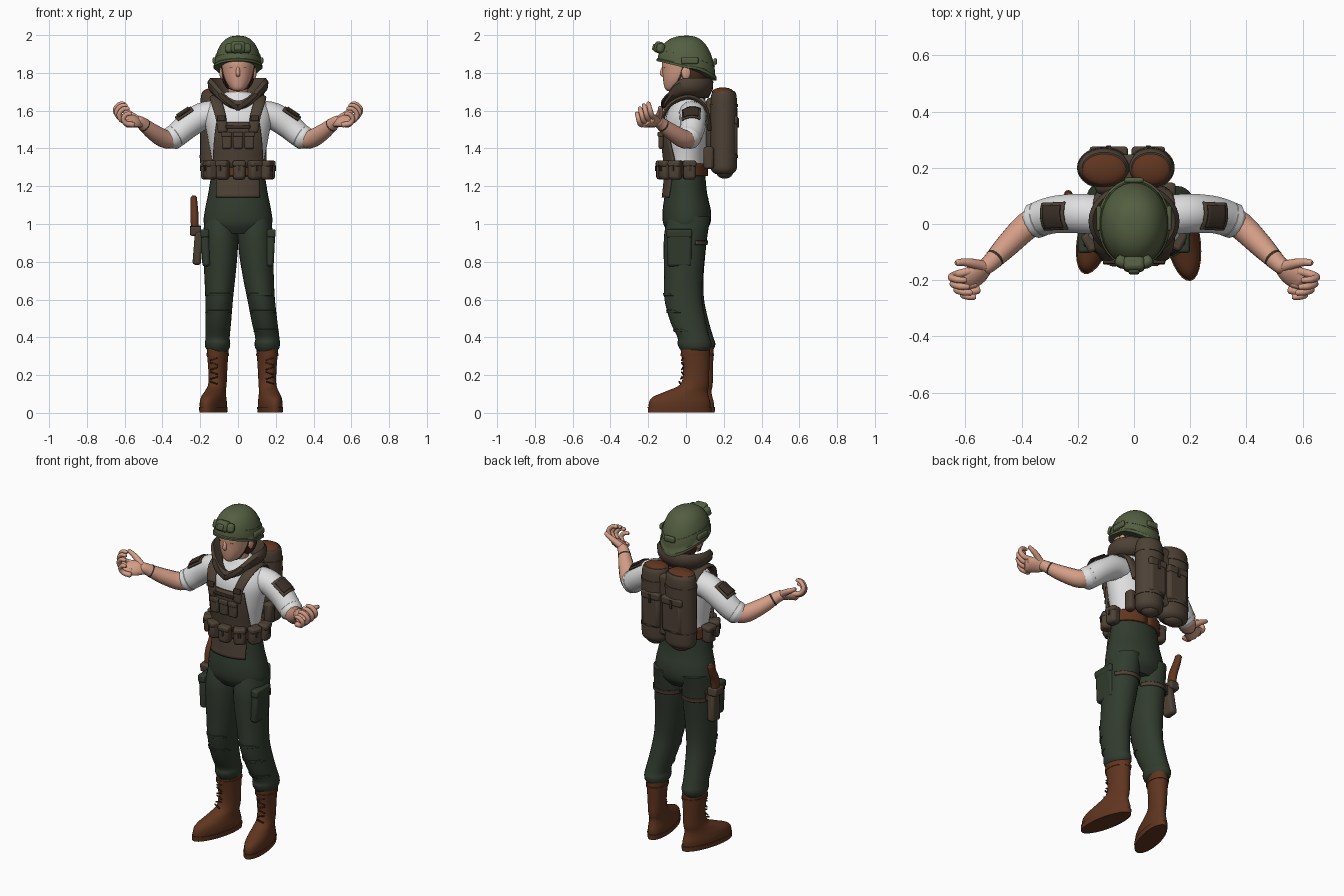
import bpy, bmesh
from math import sin, cos, pi, radians
from mathutils import Vector, Matrix

if "Cube" in bpy.data.objects:
    bpy.data.objects.remove(bpy.data.objects["Cube"])

def colour(name, r, g, b):
    m = bpy.data.materials.new(name)
    m.use_nodes = True
    m.diffuse_color = (r, g, b, 1)
    s = m.node_tree.nodes["Principled BSDF"]
    s.inputs["Base Color"].default_value = (r, g, b, 1)
    s.inputs["Roughness"].default_value = 0.8
    return m

OLIVE = colour("olive", .088, .114, .053)
GREEN = colour("dark green", .031, .044, .028)
BROWN = colour("canvas brown", .075, .053, .036)
DARK = colour("dark brown", .042, .029, .02)
LEATHER = colour("leather", .118, .036, .014)
SKIN = colour("skin", .66, .34, .24)
WHITE = colour("white cloth", .74, .74, .75)
HAIR = colour("hair brown", .06, .022, .01)

def finish(name, bm, mat):
    bmesh.ops.recalc_face_normals(bm, faces=bm.faces)
    me = bpy.data.meshes.new(name)
    bm.to_mesh(me)
    bm.free()
    me.materials.append(mat)
    ob = bpy.data.objects.new(name, me)
    bpy.context.collection.objects.link(ob)
    return ob

def thicken(ob, t):
    mod = ob.modifiers.new("thickness", "SOLIDIFY")
    mod.thickness, mod.offset = t, 1
    return ob

def skin_rings(name, rings, mat, caps=True, closed=True):
    bm = bmesh.new()
    vs = [[bm.verts.new(p) for p in ring] for ring in rings]
    n = len(vs[0])
    for a, b in zip(vs, vs[1:]):
        for i in range(n if closed else n - 1):
            j = (i + 1) % n
            bm.faces.new((a[i], a[j], b[j], b[i]))
    if caps:
        bm.faces.new(vs[0])
        bm.faces.new(vs[-1])
    return finish(name, bm, mat)

def dense(rows, k=4):
    """Smooth curve through rows of numbers."""
    rows = [Vector(r) for r in rows]
    out = []
    for i in range(len(rows) - 1):
        a, b, c = rows[max(i - 1, 0)], rows[i], rows[i + 1]
        d = rows[min(i + 2, len(rows) - 1)]
        for j in range(k):
            t = j / k
            out.append(.5 * (2 * b + (c - a) * t + (2 * a - 5 * b + 4 * c - d) * t ** 2
                             + (3 * b - a - 3 * c + d) * t ** 3))
    return out + [rows[-1]]

def ellipse(s, n=28):
    return [Vector((s[0] + s[3] * cos(2 * pi * i / n), s[1] + s[4] * sin(2 * pi * i / n), s[2]))
            for i in range(n)]

def loft(name, secs, mat, k=4):
    """Stack of ellipses given as x, y, z, half width, half depth."""
    return skin_rings(name, [ellipse(s) for s in dense(secs, k)], mat)

def tube(name, rows, mat, flat=1, wide=(0, 0, 1), n=14):
    """Limb or strap through rows of x, y, z, radius."""
    rows = dense(rows, 4)
    pts = [r.xyz for r in rows]
    rings = []
    for i, r in enumerate(rows):
        t = (pts[min(i + 1, len(pts) - 1)] - pts[max(i - 1, 0)]).normalized()
        side = (Vector(wide) - t * t.dot(Vector(wide))).normalized()
        up = t.cross(side) * flat
        ring = lambda f, s: [pts[i] + t * f * r[3] * flat + (side * cos(2 * pi * j / n) + up * sin(2 * pi * j / n)) * r[3] * s
                             for j in range(n)]
        if i == 0:
            rings.append(ring(-.5, .6))
        rings.append(ring(0, 1))
        if i == len(rows) - 1:
            rings.append(ring(.5, .6))
    return skin_rings(name, rings, mat)

def box(name, loc, size, mat, rot=(0, 0, 0), bevel=.01):
    bm = bmesh.new()
    bmesh.ops.create_cube(bm, size=1, matrix=Matrix.Diagonal((*size, 1)))
    ob = finish(name, bm, mat)
    ob.location, ob.rotation_euler = loc, rot
    mod = ob.modifiers.new("bevel", "BEVEL")
    mod.width, mod.segments = min(bevel, min(size) * .45), 2
    return ob

def ball(name, loc, size, mat):
    bm = bmesh.new()
    bmesh.ops.create_uvsphere(bm, u_segments=24, v_segments=14, radius=1,
                              matrix=Matrix.Translation(loc) @ Matrix.Diagonal((*size, 1)))
    return finish(name, bm, mat)

def on_body(secs, a, z, off):
    """Point on a loft at height z, angle a from the front."""
    rows = sorted(dense(secs), key=lambda s: s[2])
    for lo, hi in zip(rows, rows[1:]):
        if z <= hi[2]:
            break
    s = lo.lerp(hi, (z - lo[2]) / (hi[2] - lo[2]))
    return Vector((s[0] + (s[3] + off) * sin(a), s[1] - (s[4] + off) * cos(a), z))

def wrap(name, secs, z0, z1, deg0, deg1, mat, off=.004, t=.01, mid=0):
    """Cloth panel lying on a loft around angle mid, deg0 and deg1 are its half angles at each end."""
    rings = []
    for i in range(9):
        f = i / 8
        half = radians(deg0 + (deg1 - deg0) * f)
        rings.append([on_body(secs, mid + half * (j / 12 - 1), z0 + (z1 - z0) * f, off) for j in range(25)])
    return thicken(skin_rings(name, rings, mat, False, False), t)

# Torso and pelvis
TORSO = [(0, 0, 1.2, .14, .098), (0, 0, 1.32, .138, .1), (0, 0, 1.45, .16, .113), (0, .005, 1.56, .178, .113),
         (0, .015, 1.63, .158, .095), (0, .02, 1.67, .11, .075), (0, .02, 1.7, .06, .06)]
PELVIS = [(0, 0, 1.26, .142, .102), (0, 0, 1.16, .158, .112), (0, .004, 1.07, .176, .128),
          (0, .004, 1, .18, .124), (0, 0, .95, .14, .09)]
loft("shirt", TORSO, WHITE)
loft("trouser_seat", PELVIS, GREEN)
wrap("vest_panel", TORSO, 1.3, 1.54, 62, 36, BROWN, .006, .014)
wrap("vest_skirt", PELVIS, 1.14, 1.25, 42, 48, BROWN)
wrap("belt", TORSO, 1.255, 1.32, 179.9, 179.9, LEATHER, .006, .012)
for x in (-.06, 0, .06):
    box("chest_pouch", (x, -.132, 1.44), (.052, .026, .085), BROWN)
    box("chest_pouch_flap", (x, -.136, 1.475), (.055, .028, .025), BROWN, bevel=.005)
box("chest_webbing", (0, -.135, 1.515), (.13, .012, .018), DARK, bevel=.004)
for deg in (-98, -62, -29, 2, 32, 64, 98):
    a = radians(deg)
    p = on_body(TORSO, a, 1.285, .03)
    box("belt_pouch", p, (.066, .058, .1), BROWN, (0, 0, a), .016)
    box("belt_pouch_flap", p + Vector((0, 0, .034)), (.07, .063, .035), BROWN, (0, 0, a), .012)
    box("belt_pouch_tab", p + Vector((sin(a), -cos(a), .3)) * .032, (.014, .006, .03), DARK, (0, 0, a), .002)

# Head, hair and collar
tube("neck", [(0, .025, 1.6, .055), (0, 0, 1.77, .05)], SKIN, wide=(1, 0, 0))
loft("head", [(0, -.075, 1.705, .022, .025), (0, -.065, 1.72, .042, .048), (0, -.045, 1.76, .067, .076),
              (0, -.025, 1.81, .082, .1), (0, -.02, 1.87, .085, .105), (0, -.01, 1.93, .06, .07)], SKIN)
tube("nose", [(0, -.117, 1.835, .008), (0, -.128, 1.8, .011), (0, -.121, 1.787, .01)], SKIN, wide=(1, 0, 0))
box("mouth", (0, -.111, 1.757), (.03, .006, .004), LEATHER, bevel=.002)
ball("hair", (0, .037, 1.79), (.088, .075, .095), HAIR)
for s in (1, -1):
    box("eye", (s * .034, -.115, 1.827), (.022, .006, .004), HAIR, (0, 0, s * .3), .002)
    ball("ear", (s * .086, 0, 1.8), (.012, .024, .034), SKIN)
    tube("chin_strap", [(s * .09, -.01, 1.85, .005), (s * .078, -.03, 1.78, .005), (s * .05, -.06, 1.722, .005),
                        (0, -.075, 1.702, .005)], DARK, .5, (0, 1, 0))

def collar_ring(rx, ry, y, z, drop):
    ring = ellipse((0, y, z, rx, ry), 36)
    for p in ring:
        front = max(0, (y - p.y) / ry)
        p.z -= drop * front ** 2.6
    return ring
collar = [collar_ring(*c) for c in [(.08, .075, .025, 1.65, .03), (.11, .1, .012, 1.7, .07), (.147, .12, .01, 1.768, .12),
                                    (.157, .13, .01, 1.752, .12), (.152, .127, .01, 1.715, .1), (.115, .1, .015, 1.67, .06)]]
thicken(skin_rings("collar", collar, BROWN, False), .005)
for s in (1, -1):
    tube("collar_edge", [(s * .095, -.095, 1.685, .012), (s * .055, -.122, 1.65, .014), (0, -.125, 1.61, .012)],
         DARK, .6, (1, 0, 0))

# Helmet with a lower nape
def helmet_ring(u, grow):
    ring = []
    for i in range(40):
        a = 2 * pi * i / 40
        rim = 1.825 + .038 * max(0, -sin(a)) - .065 * max(0, sin(a)) ** 2
        r = cos(u * pi / 2) ** .8 * grow
        ring.append(Vector((.122 * r * cos(a), .003 + .15 * r * sin(a), rim + (1.997 - rim) * sin(u * pi / 2))))
    return ring
shell = [helmet_ring(0, .9), helmet_ring(0, 1.06), helmet_ring(.05, 1.06), helmet_ring(.07, 1.02)]
shell += [helmet_ring(.07 + .91 * i / 12, 1.02) for i in range(1, 13)]
skin_rings("helmet", shell, OLIVE)
skin_rings("helmet_band", [helmet_ring(.2, 1.03), helmet_ring(.2, 1.045), helmet_ring(.27, 1.045), helmet_ring(.27, 1.03)], OLIVE, False)
box("goggle_body", (0, -.143, 1.935), (.075, .05, .06), OLIVE, (-.25, 0, 0), .014)
box("goggle_bridge", (0, -.165, 1.935), (.04, .025, .035), OLIVE, (-.25, 0, 0), .008)
for s in (1, -1):
    box("goggle_side", (s * .045, -.135, 1.93), (.045, .04, .05), OLIVE, (-.25, 0, s * .5), .014)
    box("helmet_rail", (s * .125, .02, 1.865), (.018, .09, .035), OLIVE, bevel=.008)
box("helmet_buckle", (0, .155, 1.86), (.07, .02, .035), OLIVE)

# Arms, hands and shoulder straps
for s in (1, -1):
    def limb(name, rows, *args):
        return tube(name, [(s * x, y, z, r) for x, y, z, r in rows], *args)
    limb("sleeve", [(.11, .03, 1.582, .072), (.19, .037, 1.57, .072), (.27, .035, 1.517, .068), (.32, .024, 1.475, .065),
                    (.352, .012, 1.453, .061)], WHITE)
    limb("sleeve_hem", [(.335, .018, 1.464, .065), (.354, .011, 1.452, .064)], WHITE)
    limb("forearm", [(.32, .024, 1.47, .05), (.378, -.005, 1.448, .05), (.45, -.075, 1.487, .043),
                     (.51, -.137, 1.535, .032), (.53, -.152, 1.545, .03)], SKIN)
    limb("wrist_band", [(.493, -.119, 1.521, .0365), (.497, -.123, 1.524, .0365)], DARK, .98)
    limb("palm", [(.515, -.142, 1.538, .03), (.55, -.172, 1.545, .044), (.595, -.2, 1.543, .046)],
         SKIN, .55, (-.1, -.8, -.5))
    limb("thumb", [(.535, -.15, 1.555, .02), (.575, -.14, 1.583, .017), (.605, -.136, 1.6, .014), (.63, -.138, 1.615, .011)], SKIN)
    for i in range(4):
        d = Vector((-.01, -.022, -.013)) * i
        f = (1, 1.05, 1, .8)[i]
        path = [(.585, -.168, 1.565, .015), (.632, -.18, 1.573, .014), (.65, -.19, 1.605, .013),
                (.628, -.198, 1.634, .012), (.6, -.2, 1.637, .01)]
        base = Vector(path[0][:3])
        limb("finger", [(*(base + (Vector(p[:3]) - base) * f + d), p[3]) for p in path], SKIN, 1, (0, 1, 0))
    # Curved arm patches following the sleeve
    axis = Vector((s * .21, -.01, -.14)).normalized()
    back = Vector((s * -.54, .12, -.84))
    back = (back - axis * back.dot(axis)).normalized()
    frame = Matrix((back.cross(axis), back, axis)).transposed().to_4x4()
    core = [(0, 0, -.1, .068, .068), (0, 0, .1, .068, .068)]
    for name, half, deg, mat, off in (("arm_patch", .05, 40, BROWN, .003), ("arm_patch_panel", .037, 29, DARK, .01)):
        patch = wrap(name, core, -half, half, deg, deg, mat, off, .007)
        patch.matrix_world = Matrix.Translation((s * .25, .035, 1.53)) @ frame
    limb("shoulder_strap", [(.08, -.125, 1.49, .026), (.092, -.12, 1.57, .028), (.112, -.075, 1.64, .03),
                            (.118, .02, 1.672, .032), (.11, .1, 1.62, .03), (.09, .125, 1.5, .028)], BROWN, .4, (1, 0, 0))
    box("strap_buckle", (s * .088, -.136, 1.56), (.045, .014, .03), DARK, (-.15, 0, 0), .004)

# Legs, boots and pockets
for side, s, ankle, turn, back in (("left", 1, .155, .18, 0), ("right", -1, .108, .27, .02)):
    shape = [(.018, 1.04, .082, .112), (0, .95, .092, .115), (-.008, .85, .091, .11), (-.014, .72, .082, .102),
             (-.014, .6, .073, .1), (.012, .48, .068, .094), (.04, .4, .064, .085), (.045, .37, .067, .09),
             (.047, .345, .064, .084), (.047, .325, .05, .07)]
    leg = []
    for y, z, rx, ry in shape:
        t = min(1, max(0, (.95 - z) / .55)) ** 1.6
        leg.append((s * (.092 + (ankle - .092) * t), y + back * t, z, rx, ry))
    loft(side + "_trouser_leg", leg, GREEN)
    for z, half in ((.62, 60), (.53, 75), (.43, 80)):
        wrap("trouser_fold", leg, z, z + .014, half, half * .7, GREEN, -.002, .006)
    boot = loft(side + "_boot", [(0, -.085, .02, .058, .165), (0, -.085, .055, .059, .165), (0, -.078, .085, .055, .15),
                                 (0, -.045, .115, .049, .112), (0, -.005, .15, .046, .078), (0, .004, .22, .048, .07),
                                 (0, 0, .32, .055, .077), (0, 0, .345, .055, .077)], LEATHER)
    sole = loft(side + "_boot_sole", [(0, -.085, .002, .06, .17), (0, -.085, .03, .063, .172)], LEATHER, 1)
    cuff = loft(side + "_boot_cuff", [(0, 0, .3, .057, .08), (0, 0, .315, .059, .081)], LEATHER, 1)
    parts = [boot, sole, cuff]
    for i in range(6):
        z = .16 + i * .025
        lace = box("boot_lace", (0, 0, 0), (.045, .008, .007), HAIR, bevel=.002)
        lace.data.transform(Matrix.Translation((0, -.07 - max(0, .2 - z) * .35, z)) @ Matrix.Rotation(.3 * (-1) ** i, 4, "Y"))
        parts.append(lace)
    for ob in parts:
        ob.location = (s * ankle, .05 + back, 0)
        ob.rotation_euler.z = s * turn
    box("cargo_pocket", (s * .172, -.035, .87), (.042, .13, .19), GREEN, (0, s * .05, 0), .014)
    box("cargo_pocket_flap", (s * .176, -.035, .95), (.046, .136, .045), GREEN, (0, s * .05, 0), .01)
    wrap("thigh_strap", leg, .89, .912, 62, 62, BROWN, .002, .005, pi)

# Holster with sidearm
box("holster", (-.212, .04, .875), (.045, .075, .18), BROWN, (.1, .08, 0), .014)
box("holster_guard", (-.225, .04, .965), (.06, .085, .05), BROWN, (.1, 0, 0), .01)
box("holster_strap", (-.186, .04, .93), (.03, .05, .06), DARK, (0, .1, 0), .006)
tube("sidearm_grip", [(-.228, .045, .96, .028), (-.23, .055, 1.04, .029), (-.232, .085, 1.1, .025), (-.234, .1, 1.14, .022)],
     LEATHER, .75, (0, 1, 0))

# Backpack of two tall rolls with a filled centre
box("pack_frame", (-.03, .135, 1.49), (.22, .06, .36), BROWN, bevel=.025)
box("pack_centre", (-.02, .198, 1.5), (.16, .1, .37), BROWN, bevel=.02)
for x, w in ((-.106, .094), (.06, .082)):
    loft("pack_roll", [(x, .2, 1.265, w * .7, .045), (x, .2, 1.285, w * .95, .066), (x, .2, 1.33, w, .071), (x, .2, 1.5, w, .072),
                       (x, .2, 1.63, w, .071), (x, .2, 1.685, w * .94, .066), (x, .2, 1.705, w * .84, .055)], BROWN)
    ball("pack_roll_top", (x, .195, 1.697), (w * .87, .058, .026), LEATHER)
    for z in (1.35, 1.62):
        loft("pack_strap", [(x, .2, z, w + .003, .075), (x, .2, z + .016, w + .003, .075)], BROWN, 1)
    box("pack_pocket", (x * .85, .25, 1.46), (w * 1.4, .045, .2), BROWN, bevel=.018)
    box("pack_pocket_flap", (x * .85, .253, 1.55), (w * 1.45, .045, .045), BROWN)
    ball("pack_base", (x, .205, 1.275), (w * .65, .045, .035), BROWN)
    box("pack_buckle", (x * .85, .276, 1.535), (.018, .008, .05), DARK, bevel=.003)
box("pack_side_pouch", (.125, .12, 1.35), (.05, .055, .12), BROWN, bevel=.015)

# Smooth shading with crisp edges
for ob in bpy.context.scene.objects:
    ob.select_set(ob.type == "MESH")
    if ob.type == "MESH":
        bpy.context.view_layer.objects.active = ob
bpy.ops.object.shade_smooth_by_angle(angle=radians(40))
